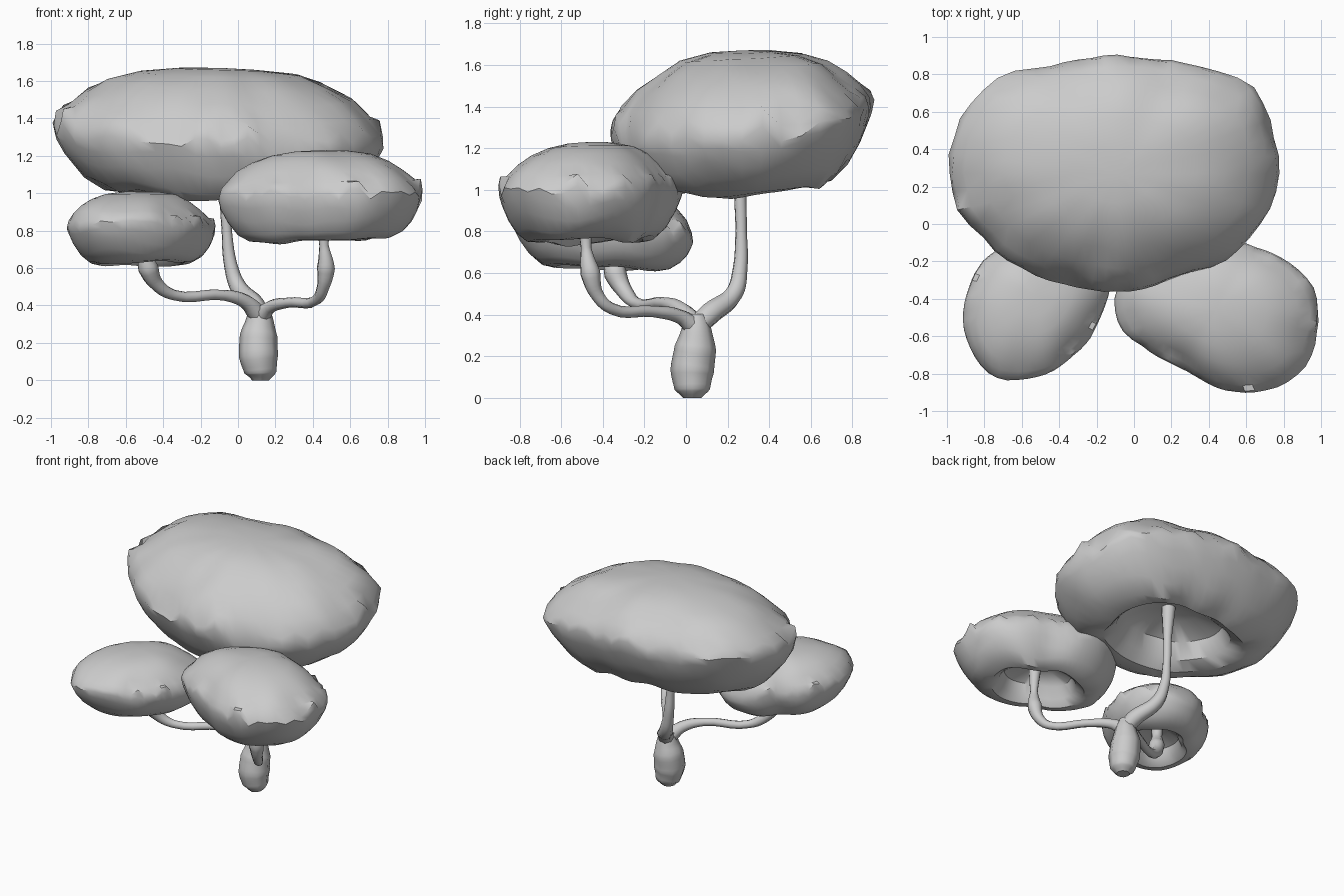
import bpy, bmesh, math, random
from mathutils import Vector, noise

cube = bpy.data.objects.get("Cube")
if cube:
    bpy.data.objects.remove(cube)
random.seed(4)

# One plain grey for everything
grey = bpy.data.materials.new("plain_grey")
grey.use_nodes = True
colour = (0.6, 0.6, 0.6, 1)
grey.diffuse_color = colour
grey.node_tree.nodes["Principled BSDF"].inputs["Base Color"].default_value = colour

# Canopy section from crown, over the rim, under and into the hollow:
# (share of outline radius, share of height)
CROWN = [(0.25, 0.99), (0.48, 0.95), (0.66, 0.87), (0.8, 0.77), (0.91, 0.66), (0.98, 0.55)]
UNDER = [(1.0, 0.47), (0.97, 0.37), (0.91, 0.24), (0.82, 0.11), (0.7, 0.02),
         (0.57, 0.0), (0.47, 0.08), (0.41, 0.24), (0.22, 0.34)]
SEGMENTS = 56


def outline_radius(radii, angle):
    """Smoothly blend the evenly spaced outline radii."""
    t = angle / math.tau * len(radii)
    i, f = int(t), t - int(t)
    a, b, c, d = (radii[(i + k) % len(radii)] for k in (-1, 0, 1, 2))
    return b + 0.5 * f * (c - a + f * (2*a - 5*b + 4*c - d + f * (3*(b - c) + d - a)))


def finish(obj, angle):
    obj.data.materials.append(grey)
    bpy.ops.object.select_all(action='DESELECT')
    obj.select_set(True)
    bpy.context.view_layer.objects.active = obj
    bpy.ops.object.shade_smooth_by_angle(angle=math.radians(angle))


def canopy(name, centre, bottom, top, radii, tilt):
    cx, cy = centre
    height = top - bottom
    bm = bmesh.new()
    crease = [random.uniform(-0.05, 0.05) + random.choice((0, 0, 0, 0.07))
              for _ in range(SEGMENTS)]

    def point(share, level, angle, lift=0.0):
        r = share * outline_radius(radii, angle)
        x, y = r * math.cos(angle), r * math.sin(angle)
        p = Vector((cx + x, cy + y, bottom + (level + lift) * height))
        p.z += (tilt[0] * x + tilt[1] * y) * share
        n = noise.noise(p * 4.5)
        p.x += x * n * 0.05
        p.y += y * n * 0.05
        p.z += n * height * (0.04 if level > 0.5 else 0.1) * share
        return p

    rings = []
    for k, (share, level) in enumerate(CROWN + UNDER):
        ring = []
        for s in range(SEGMENTS):
            near_rim = {len(CROWN) - 1: 1.0, len(CROWN): 0.8}.get(k, 0)
            ring.append(bm.verts.new(point(share, level, s * math.tau / SEGMENTS,
                                           crease[s] * near_rim)))
        rings.append(ring)
    for upper, lower in zip(rings, rings[1:]):
        for s in range(SEGMENTS):
            n = (s + 1) % SEGMENTS
            bm.faces.new((upper[s], lower[s], lower[n], upper[n]))
    # Close the crown and the roof of the hollow
    for ring, level in ((rings[0], 1.0), (rings[-1], 0.36)):
        tip = bm.verts.new(point(0, level, 0))
        for s in range(SEGMENTS):
            bm.faces.new((tip, ring[s], ring[(s + 1) % SEGMENTS]))
    bmesh.ops.recalc_face_normals(bm, faces=bm.faces)
    mesh = bpy.data.meshes.new(name)
    bm.to_mesh(mesh)
    bm.free()
    obj = bpy.data.objects.new(name, mesh)
    bpy.context.collection.objects.link(obj)
    finish(obj, 38)


def stalk(name, points):
    """Round limb through (x, y, z, radius) points."""
    curve = bpy.data.curves.new(name, 'CURVE')
    curve.dimensions = '3D'
    curve.bevel_depth = 1
    curve.bevel_resolution = 2
    curve.resolution_u = 5
    curve.use_fill_caps = True
    spline = curve.splines.new('BEZIER')
    spline.bezier_points.add(len(points) - 1)
    for bp, (x, y, z, r) in zip(spline.bezier_points, points):
        bp.co, bp.radius = (x, y, z), r
        bp.handle_left_type = bp.handle_right_type = 'AUTO'
    obj = bpy.data.objects.new(name, curve)
    bpy.context.collection.objects.link(obj)
    bpy.ops.object.select_all(action='DESELECT')
    obj.select_set(True)
    bpy.context.view_layer.objects.active = obj
    bpy.ops.object.convert(target='MESH')
    finish(bpy.context.object, 50)


# Canopies
canopy("large_canopy", (-0.09, 0.27), 1.0, 1.67,
       [.88, .86, .68, .62, .68, .85, .91, .79, .66, .62, .66, .78], (-0.05, 0.12))
canopy("left_canopy", (0.44, -0.46), 0.75, 1.23,
       [.55, .49, .39, .43, .48, .53, .55, .42, .36, .41, .49, .55], (0.02, 0.03))
canopy("right_canopy", (-0.52, -0.38), 0.62, 1.01,
       [.39, .43, .46, .41, .32, .35, .38, .44, .49, .43, .39, .36], (-0.02, -0.06))

# Bulbous trunk
stalk("trunk", [(.12, .03, 0, .045), (.12, .03, .04, .085), (.11, .03, .13, .105),
                (.11, .045, .24, .1), (.115, .05, .32, .075), (.11, .05, .4, .05)])

# Branches
stalk("back_branch", [(.12, .04, .33, .05), (.09, .11, .4, .055), (.0, .23, .5, .045),
                      (-.04, .26, .62, .036), (-.06, .265, .8, .028),
                      (-.07, .26, 1.0, .03), (-.08, .26, 1.25, .05)])
stalk("left_branch", [(.12, .04, .34, .05), (.17, -.03, .39, .035), (.27, -.16, .415, .027),
                      (.42, -.36, .43, .028), (.455, -.43, .5, .034),
                      (.47, -.46, .6, .05), (.46, -.48, .72, .026), (.45, -.48, .93, .045)])
stalk("right_branch", [(.11, .04, .35, .055), (.04, -.02, .42, .04), (-.08, -.1, .455, .028),
                       (-.34, -.24, .455, .028), (-.44, -.3, .52, .04),
                       (-.48, -.34, .6, .055), (-.5, -.36, .68, .035), (-.51, -.37, .78, .04)])
